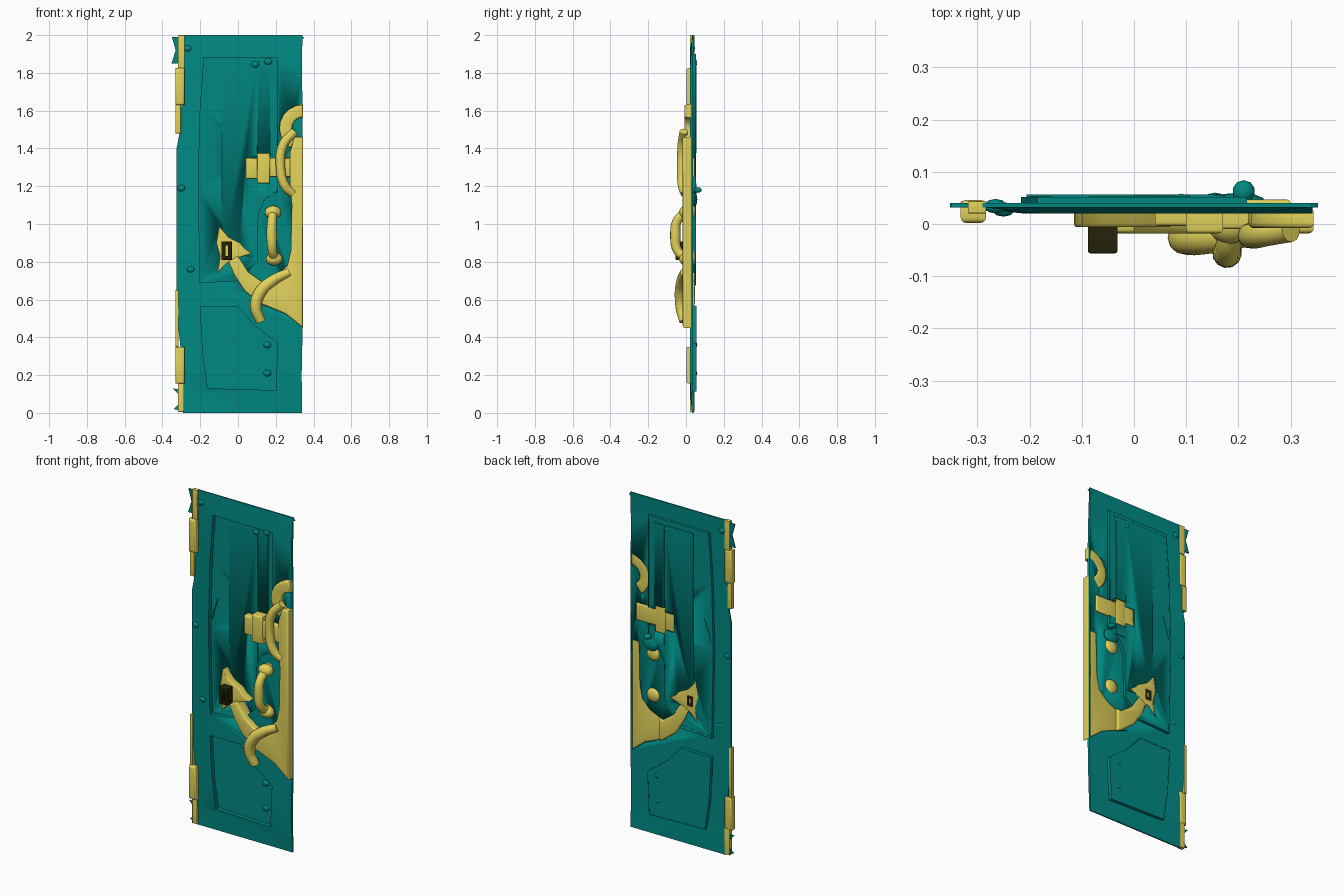
import bpy, bmesh
from math import radians, pi, sin, cos
from mathutils import Matrix

cube = bpy.data.objects.get("Cube")
if cube:
    bpy.data.objects.remove(cube)


def material(name, rgb):
    m = bpy.data.materials.new(name)
    m.use_nodes = True
    m.diffuse_color = (*rgb, 1)
    m.node_tree.nodes["Principled BSDF"].inputs["Base Color"].default_value = (*rgb, 1)
    return m


TEAL = material("teal paint", (0.0, 0.25, 0.225))
GOLD = material("old gold", (0.76, 0.645, 0.103))
DARK = material("dark iron", (0.017, 0.016, 0.003))


def finish(name, mesh, mat):
    """Weld a mesh, orient it, colour it and link it."""
    bm = bmesh.new()
    bm.from_mesh(mesh)
    bmesh.ops.remove_doubles(bm, verts=bm.verts, dist=0.0004)
    bmesh.ops.recalc_face_normals(bm, faces=bm.faces)
    bm.to_mesh(mesh)
    bm.free()
    mesh.materials.clear()
    mesh.materials.append(mat)
    ob = bpy.data.objects.new(name, mesh)
    bpy.context.collection.objects.link(ob)
    bpy.ops.object.select_all(action="DESELECT")
    ob.select_set(True)
    bpy.context.view_layer.objects.active = ob
    bpy.ops.object.shade_smooth_by_angle(angle=radians(40))
    return ob


def bake(name, curve, mat, matrix=None):
    """Turn a curve into a finished mesh object."""
    tmp = bpy.data.objects.new(name + "_curve", curve)
    bpy.context.collection.objects.link(tmp)
    deps = bpy.context.evaluated_depsgraph_get()
    mesh = bpy.data.meshes.new_from_object(tmp.evaluated_get(deps))
    bpy.data.objects.remove(tmp)
    if matrix:
        mesh.transform(matrix)
    return finish(name, mesh, mat)


def plate(name, loops, front, back, mat, bevel=0.0):
    """Flat outline in x and z, with optional holes, given thickness in y."""
    c = bpy.data.curves.new(name, "CURVE")
    c.dimensions = "2D"
    c.fill_mode = "BOTH"
    for loop in loops:
        s = c.splines.new("POLY")
        s.points.add(len(loop) - 1)
        for p, (x, z) in zip(s.points, loop):
            p.co = (x, z, 0, 1)
        s.use_cyclic_u = True
    c.extrude = (back - front) / 2 - bevel
    c.bevel_depth = bevel
    c.bevel_resolution = 2
    c.offset = -bevel
    turn = Matrix.Translation((0, (front + back) / 2, 0)) @ Matrix.Rotation(pi / 2, 4, "X")
    return bake(name, c, mat, turn)


def tube(name, pts, radius, mat):
    """Rounded rod through points of x, y, z and relative thickness."""
    c = bpy.data.curves.new(name, "CURVE")
    c.dimensions = "3D"
    s = c.splines.new("BEZIER")
    s.bezier_points.add(len(pts) - 1)
    for b, (x, y, z, r) in zip(s.bezier_points, pts):
        b.co = (x, y, z)
        b.radius = r
        b.handle_left_type = b.handle_right_type = "AUTO"
    s.resolution_u = 8
    c.bevel_depth = radius
    c.bevel_resolution = 4
    c.use_fill_caps = True
    return bake(name, c, mat)


def blob(name, loc, size, mat):
    """Low faceted lump."""
    bm = bmesh.new()
    bmesh.ops.create_icosphere(bm, subdivisions=2, radius=1)
    bm.transform(Matrix.Translation(loc) @ Matrix.Diagonal((*size, 1)))
    mesh = bpy.data.meshes.new(name)
    bm.to_mesh(mesh)
    bm.free()
    return finish(name, mesh, mat)


def rect(x0, x1, z0, z1):
    return [(x0, z0), (x1, z0), (x1, z1), (x0, z1)]


def grow(loop, k):
    cx = sum(p[0] for p in loop) / len(loop)
    cz = sum(p[1] for p in loop) / len(loop)
    return [(cx + (x - cx) * k, cz + (z - cz) * k) for x, z in loop]


# Door frame with two openings, sloping back to its outer edges
outer = [(-0.29, 0), (0.34, 0), (0.337, 0.2), (0.342, 0.45), (0.342, 1.62), (0.338, 1.8),
         (0.341, 2), (-0.29, 2), (-0.285, 1.84), (-0.31, 1.48), (-0.325, 1.4),
         (-0.325, 0.55), (-0.305, 0.35), (-0.295, 0.1)]
upper = [(-0.18, 1.88), (0.21, 1.88), (0.21, 1.17), (0.14, 1.13), (0.105, 1.05),
         (0.1, 0.8), (0.0, 0.7), (-0.2, 0.69), (-0.21, 1.2), (-0.2, 1.6)]
lower = [(-0.2, 0.56), (0.0, 0.56), (0.09, 0.46), (0.21, 0.37), (0.2, 0.12),
         (-0.16, 0.13), (-0.185, 0.3)]
frame = plate("door_frame", [outer, upper, lower], 0.02, 0.036, TEAL)
for v in frame.data.vertices:
    if v.co.x < -0.25 or abs(v.co.z - 1) > 0.95:
        v.co.y += 0.012 if v.co.y < 0.028 else 0.004
door = [frame]

# Recessed panels, their raised back rims and planks
for name, loop, back in (("upper", upper, 0.052), ("lower", lower, 0.056)):
    door.append(plate(name + "_rim", [grow(loop, 1.03), loop], 0.03, back, TEAL))
    door.append(plate(name + "_panel", [grow(loop, 1.01)], 0.044, back - 0.001, TEAL))
door.append(plate("middle_plank", [rect(-0.085, 0.1, 0.83, 1.87)], 0.039, 0.054, TEAL))
door.append(plate("side_plank", [rect(0.105, 0.17, 1.15, 1.87)], 0.041, 0.056, TEAL))
plate("plank_crack", [[(-0.2, 1.25), (-0.16, 1.38), (-0.19, 1.3)]], 0.037, 0.054, TEAL)

# Nails, knots and torn edge pieces
for i, (x, z, y) in enumerate([(-0.25, 0.76, 0.028), (-0.3, 1.19, 0.032), (0.155, 0.21, 0.046),
                               (0.155, 0.36, 0.046), (0.09, 1.845, 0.044), (0.16, 1.86, 0.044),
                               (-0.265, 1.93, 0.034)]):
    blob(f"nail_{i}", (x, y, z), (0.022, 0.014, 0.018), TEAL)
blob("back_knob", (0.21, 0.062, 1.18), (0.022, 0.022, 0.015), TEAL)
blob("back_lump", (0.2, 0.045, 1.13), (0.05, 0.015, 0.04), TEAL)
splinters = [[(-0.35, 1.99), (-0.29, 1.99), (-0.3, 1.85), (-0.352, 1.85), (-0.33, 1.92)],
             [(-0.34, 0.02), (-0.28, 0.005), (-0.29, 0.07)],
             [(-0.345, 0.13), (-0.29, 0.07), (-0.29, 0.12)],
             [(0.32, 1.97), (0.352, 1.985), (0.33, 1.998)]]
for i, s in enumerate(splinters):
    plate(f"splinter_{i}", [s], 0.032, 0.04, TEAL)

# Hinge edge strips and hinge barrels
for i, (x0, x1, z0, z1) in enumerate([(-0.318, -0.283, 1.825, 2.0),
                                      (-0.332, -0.303, 1.48, 1.63),
                                      (-0.332, -0.315, 0.35, 0.65),
                                      (-0.318, -0.285, 0.005, 0.16)]):
    plate(f"edge_strip_{i}", [rect(x0, x1, z0, z1)], 0.02, 0.044, GOLD, 0.003)
for i, z in enumerate((0.155, 1.63)):
    plate(f"hinge_{i}", [rect(-0.332, -0.283, z, z + 0.195)], 0.002, 0.046, GOLD, 0.011)

# Half anchor outlines
crown = [(0.21, 0.73), (0.13, 0.695), (0.13, 0.575), (0.25, 0.525)]
stem = [(0.285, 1.1), (0.28, 0.86), (0.262, 0.78)]
shank = [(0.344, 0.45), (0.344, 1.46), (0.3, 1.46), (0.275, 1.38), (0.275, 1.22)]
arm = [(0.15, 0.7), (0.125, 0.695), (0.055, 0.745), (0.0, 0.83), (-0.05, 0.8),
       (-0.02, 0.73), (0.035, 0.645), (0.125, 0.575), (0.15, 0.565)]
fluke = [(-0.1, 0.99), (-0.05, 0.93), (0.01, 0.9), (0.03, 0.875), (0.075, 0.845), (0.0, 0.82),
         (-0.06, 0.79), (-0.11, 0.74), (-0.095, 0.83), (-0.115, 0.9)]
bar = rect(0.16, 0.3, 1.25, 1.35)
collar = rect(0.1, 0.17, 1.215, 1.375)
end = rect(0.04, 0.11, 1.24, 1.35)
ring = []
for r, order in ((0.125, range(9)), (0.058, range(8, -1, -1))):
    for i in order:
        a = pi / 2 + pi * 0.82 * i / 8
        ring.append((0.344 + r * cos(a), 1.507 + r * sin(a)))

# Openings through the door that show the anchor from behind
back_shank = [(0.334, 0.46), (0.334, 1.12), (0.29, 1.12)] + stem + crown
back_ring = [(min(x, 0.335), z) for x, z in ring]
for i, hole in enumerate((back_shank, arm, fluke, bar, collar, end, back_ring)):
    cutter = plate(f"cutter_{i}", [hole], 0.0, 0.1, TEAL)
    cutter.hide_render = True
    for part in door:
        mod = part.modifiers.new("opening", "BOOLEAN")
        mod.operation = "DIFFERENCE"
        mod.solver = "EXACT"
        mod.object = cutter
        bpy.context.view_layer.objects.active = part
        bpy.ops.object.modifier_apply(modifier=mod.name)
    bpy.data.objects.remove(cutter)

# Anchor parts
plate("anchor_shank", [shank + stem + crown], -0.018, 0.03, GOLD, 0.01)
plate("anchor_arm", [arm], -0.018, 0.047, GOLD, 0.01)
plate("anchor_fluke", [fluke], -0.006, 0.047, GOLD, 0.006)
plate("stock_bar", [bar], -0.01, 0.047, GOLD, 0.008)
plate("stock_collar", [collar], -0.018, 0.05, GOLD, 0.008)
plate("stock_end", [end], -0.004, 0.047, GOLD, 0.008)
plate("anchor_ring", [ring], -0.008, 0.032, GOLD, 0.01)

# Rope loops wrapped around the anchor
tube("upper_rope", [(0.3, -0.012, 1.49, 0.9), (0.24, -0.02, 1.42, 1), (0.225, -0.022, 1.3, 1),
                    (0.25, -0.018, 1.2, 1), (0.29, -0.005, 1.16, 0.9)], 0.025, GOLD)
tube("lower_rope", [(0.12, -0.01, 0.485, 0.9), (0.095, -0.025, 0.56, 1.05),
                    (0.115, -0.028, 0.635, 1.1), (0.175, -0.023, 0.695, 1),
                    (0.27, -0.008, 0.745, 0.8)], 0.029, GOLD)

# Pull handle with mounting lumps showing on both sides
tube("pull_handle", [(0.187, 0.0, 1.06, 0.9), (0.18, -0.045, 1.02, 0.9),
                     (0.178, -0.056, 0.94, 1.05), (0.182, -0.045, 0.86, 0.9),
                     (0.192, 0.0, 0.82, 0.9)], 0.027, GOLD)
for name, x, z in (("handle_top", 0.185, 1.062), ("handle_bottom", 0.192, 0.815)):
    blob(name, (x, -0.002, z), (0.046, 0.036, 0.036), GOLD)
    blob(name + "_bolt", (0.19, 0.034, z + 0.01), (0.043, 0.018, 0.043), GOLD)

# Square keyhole collar, showing faintly on the back
plate("keyhole_collar", [rect(-0.088, -0.032, 0.81, 0.908), rect(-0.065, -0.053, 0.83, 0.885)],
      -0.056, 0.0, DARK, 0.004)
plate("keyhole_back", [rect(-0.08, -0.04, 0.83, 0.89), rect(-0.065, -0.053, 0.845, 0.875)],
      0.042, 0.05, DARK)
